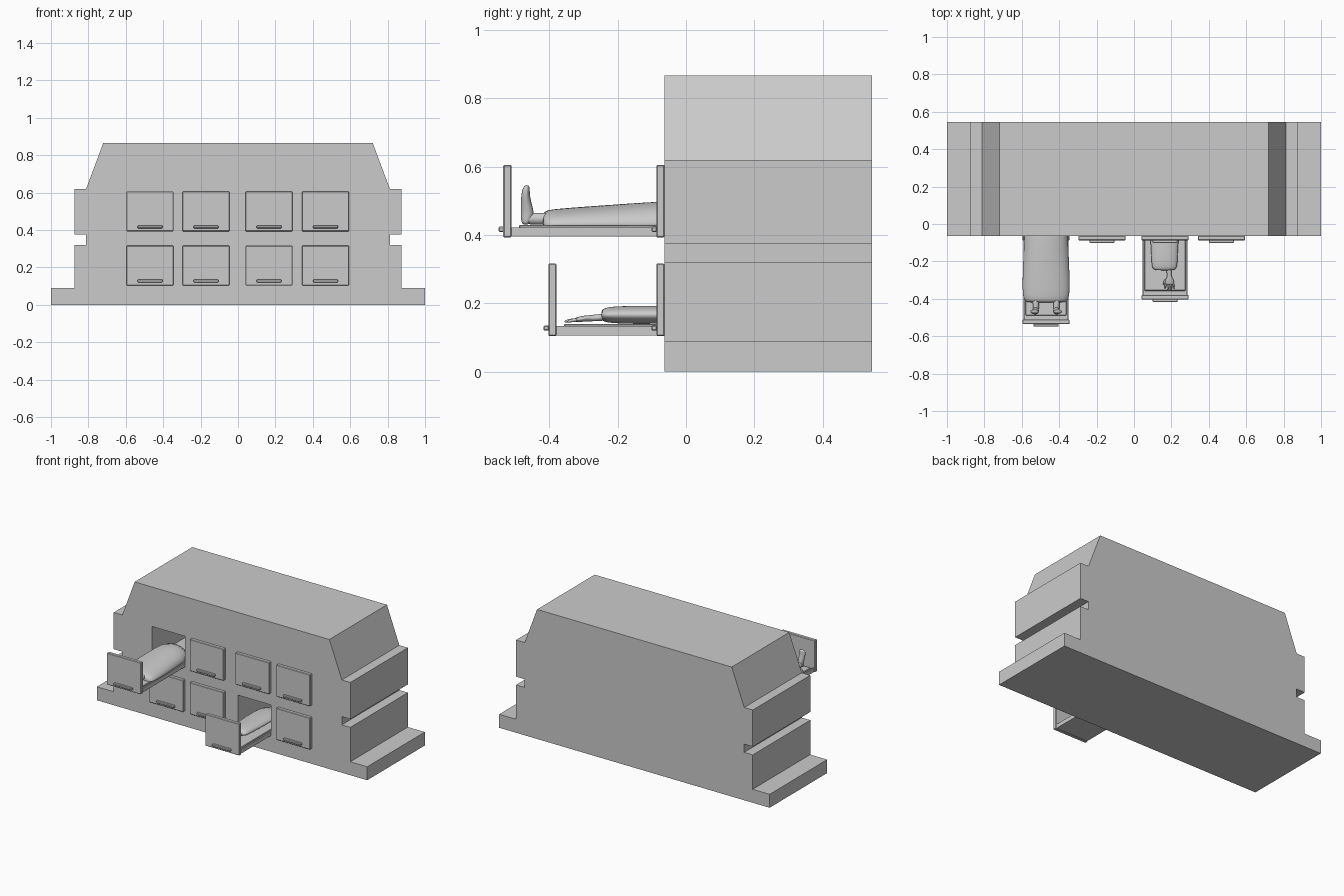
import bpy, bmesh, math

if "Cube" in bpy.data.objects:
    bpy.data.objects.remove(bpy.data.objects["Cube"])

COLS = [-0.47, -0.171, 0.166, 0.468]
ROWS = [0.104, 0.393]
DW, DH = 0.251, 0.212
FRONT, BACK = -0.063, 0.545


def finish(name, bm, smooth=False):
    bmesh.ops.recalc_face_normals(bm, faces=bm.faces)
    me = bpy.data.meshes.new(name)
    bm.to_mesh(me)
    bm.free()
    ob = bpy.data.objects.new(name, me)
    bpy.context.collection.objects.link(ob)
    if smooth:
        for p in me.polygons:
            p.use_smooth = True
        m = ob.modifiers.new("smooth", 'SUBSURF')
        m.levels = m.render_levels = 1
    return ob


def box(name, x0, x1, y0, y1, z0, z1, bevel=0):
    bm = bmesh.new()
    bmesh.ops.create_cube(bm, size=1)
    for v in bm.verts:
        v.co = ((x0 + x1) / 2 + v.co.x * (x1 - x0), (y0 + y1) / 2 + v.co.y * (y1 - y0),
                (z0 + z1) / 2 + v.co.z * (z1 - z0))
    if bevel:
        bmesh.ops.bevel(bm, geom=bm.edges[:], offset=bevel, segments=1, affect='EDGES')
    return finish(name, bm)


def loft(name, rings, axis='y', n=14, flat_bottom=None):
    """Skin elliptical rings (x, y, z, r1, r2) standing across the given axis."""
    bm = bmesh.new()
    loops = []
    for x, y, z, r1, r2 in rings:
        loop = []
        for i in range(n):
            a = 2 * math.pi * i / n
            c, s = r1 * math.cos(a), r2 * math.sin(a)
            p = (x + c, y, z + s) if axis == 'y' else (x + c, y + s, z)
            if flat_bottom is not None:
                p = (p[0], p[1], max(p[2], flat_bottom))
            loop.append(bm.verts.new(p))
        loops.append(loop)
    for a, b in zip(loops, loops[1:]):
        for i in range(n):
            j = (i + 1) % n
            bm.faces.new((a[i], a[j], b[j], b[i]))
    bm.faces.new(loops[0])
    bm.faces.new(loops[-1])
    return finish(name, bm, True)


# Cabinet: stepped outline extruded front to back
half = [(1, 0), (1, .09), (.875, .09), (.875, .32), (.812, .32), (.812, .375),
        (.875, .375), (.875, .62), (.812, .62), (.72, .866)]
outline = half + [(-x, z) for x, z in reversed(half)]
bm = bmesh.new()
face = bm.faces.new([bm.verts.new((x, FRONT, z)) for x, z in outline])
ext = bmesh.ops.extrude_face_region(bm, geom=[face])
bmesh.ops.translate(bm, vec=(0, BACK - FRONT, 0),
                    verts=[g for g in ext['geom'] if isinstance(g, bmesh.types.BMVert)])
cabinet = finish("cabinet", bm)


def door(name, cx, z0, y):
    """Door panel whose back face lies at y, with a bar handle."""
    box(name, cx - DW / 2, cx + DW / 2, y - .024, y, z0, z0 + DH, .003)
    box(name + "_handle", cx - .067, cx + .067, y - .038, y - .022, z0 + .016, z0 + .031, .003)


# Closed doors and open drawers
open_at = {(0, 1): -.511, (2, 0): -.379}
for c, cx in enumerate(COLS):
    for r, z0 in enumerate(ROWS):
        y = open_at.get((c, r))
        if y is None:
            door(f"door_{c}_{r}", cx, z0, FRONT - .002 + .002)
            continue
        # Compartment cut into the cabinet
        cutter = box(f"cutter_{c}_{r}", cx - DW / 2 + .003, cx + DW / 2 - .003,
                     FRONT - .05, .5, z0 + .001, z0 + DH - .003)
        cutter.hide_render = True
        cutter.hide_set(True)
        m = cabinet.modifiers.new("compartment", 'BOOLEAN')
        m.operation, m.solver, m.object = 'DIFFERENCE', 'EXACT', cutter
        # Drawer front, tray, side rails and bed plate
        door(f"drawer_front_{c}_{r}", cx, z0, y)
        w, end = DW / 2 - .006, y + .56
        box(f"tray_{c}_{r}", cx - w, cx + w, y - .002, end, z0 + .002, z0 + .012)
        for s in (-1, 1):
            xs = sorted((cx + s * w, cx + s * (w - .008)))
            box(f"rail_{c}_{r}_{s}", *xs, y - .002, end, z0 + .002, z0 + .029)
        box(f"bed_{c}_{r}", cx - w + .01, cx + w - .01, y + .022, end, z0 + .012, z0 + .036, .003)

# Upper drawer: sheet draped over the legs
cx = COLS[0]
loft("leg_sheet", [(cx, -.42, .428, .09, .028), (cx, -.415, .428, .113, .043),
                   (cx, -.39, .428, .127, .048), (cx, -.30, .428, .127, .055),
                   (cx, -.20, .428, .124, .062), (cx, -.09, .428, .118, .070),
                   (cx, .04, .428, .115, .074)], n=24, flat_bottom=.426)
# Ankles and upright feet
for s in (-1, 1):
    fx = cx + s * .055
    loft(f"ankle_{s}", [(fx, -.38, .447, .02, .02), (fx, -.43, .447, .016, .017),
                        (fx, -.465, .448, .017, .018), (fx, -.475, .448, .012, .012)])
    loft(f"foot_{s}", [(fx, -.469, .430, .012, .008), (fx, -.468, .437, .018, .015),
                       (fx, -.463, .458, .018, .021), (fx + s * .003, -.467, .485, .019, .017),
                       (fx + s * .006, -.470, .515, .024, .013),
                       (fx + s * .007, -.468, .535, .024, .011),
                       (fx + s * .006, -.466, .546, .017, .007)], axis='z')

# Lower drawer: covered bundle with one arm reaching out
bx = .163
loft("covered_body", [(bx, -.248, .165, .045, .012), (bx, -.242, .166, .064, .02),
                      (bx, -.215, .166, .07, .025), (bx, -.15, .166, .072, .027),
                      (bx, -.09, .166, .076, .026), (bx, .0, .166, .08, .027),
                      (bx, .16, .166, .08, .026)], n=20)
hx = .19
loft("arm", [(hx - .005, -.23, .160, .017, .012), (hx - .002, -.265, .157, .012, .010),
             (hx, -.285, .156, .013, .009), (hx, -.30, .155, .025, .009),
             (hx, -.318, .152, .025, .008), (hx, -.326, .151, .02, .006)])
for i, length in enumerate((.026, .035, .037, .028)):
    x = hx - .018 + i * .012
    dx = (i - 1.5) * .003
    loft(f"finger_{i}", [(x, -.315, .152, .006, .006), (x + dx, -.32 - length * .5, .150, .0055, .0055),
                         (x + dx * 1.5, -.32 - length, .146, .004, .004)], n=8)
loft("thumb", [(hx - .015, -.29, .155, .007, .007), (hx - .028, -.308, .152, .007, .006),
               (hx - .031, -.328, .149, .004, .004)], n=8)
